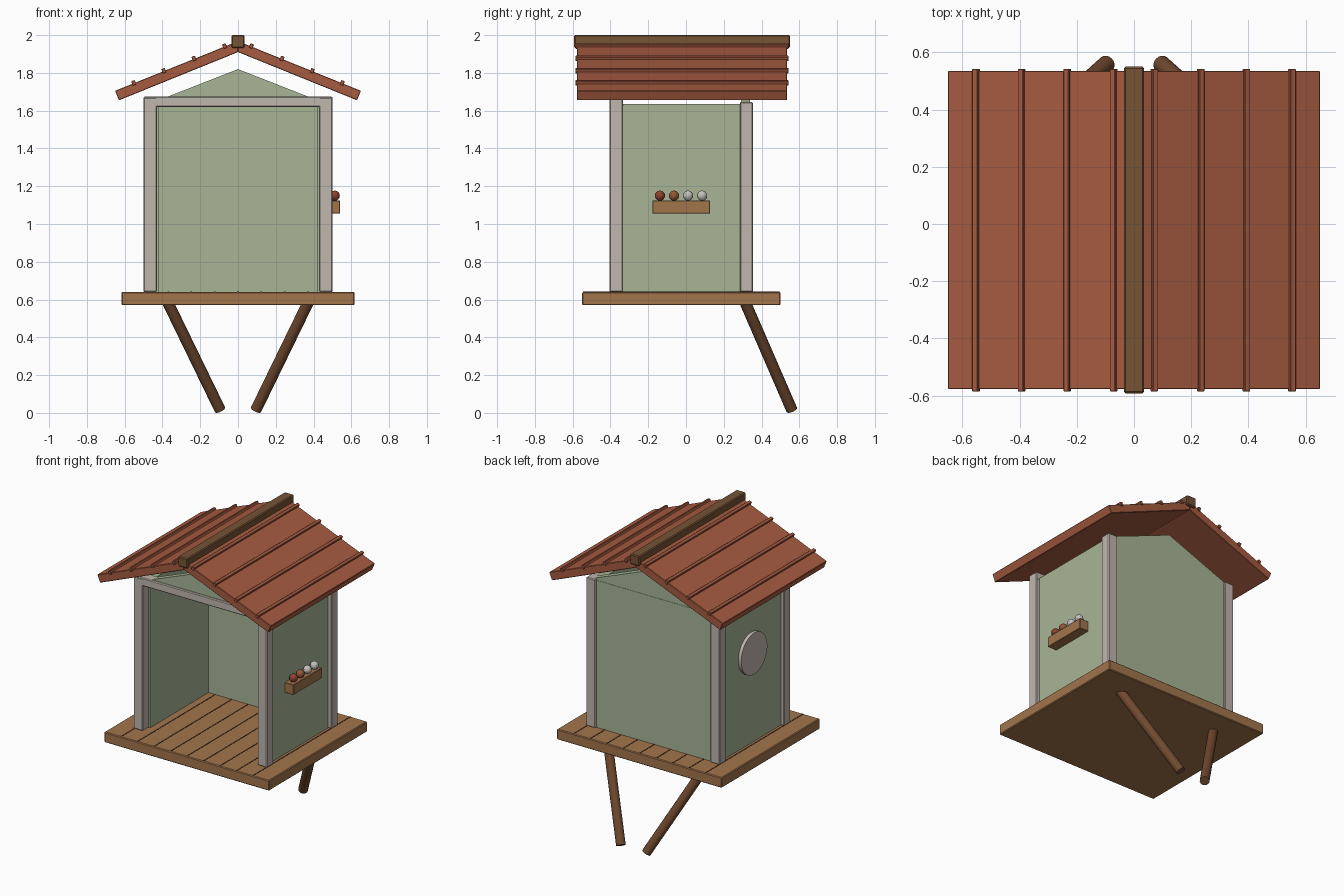
import bpy, bmesh, math
from mathutils import Vector

if "Cube" in bpy.data.objects:
    bpy.data.objects.remove(bpy.data.objects["Cube"], do_unlink=True)


def material(name, rgb):
    """Flat material from 0-255 sRGB values, stored as linear."""
    lin = [((c / 255 + 0.055) / 1.055) ** 2.4 for c in rgb] + [1.0]
    m = bpy.data.materials.new(name)
    m.use_nodes = True
    m.diffuse_color = lin
    bsdf = next(n for n in m.node_tree.nodes if n.type == 'BSDF_PRINCIPLED')
    bsdf.inputs["Base Color"].default_value = lin
    return m


GREEN = material("sage_green", (167, 181, 150))
TRIM = material("warm_grey_trim", (192, 183, 174))
PLANK = material("plank_wood", (162, 117, 76))
GROOVE = material("groove_brown", (74, 50, 32))
ROOF = material("roof_red", (166, 91, 65))
RIDGE = material("ridge_wood", (118, 83, 53))
LEG = material("strut_brown", (112, 73, 47))
RED = material("berry_red", (146, 68, 48))
BROWN = material("nut_brown", (146, 90, 56))
PALE = material("pale_grey", (200, 196, 192))


def finish(bm, name, mat, bevel=0.0):
    bmesh.ops.recalc_face_normals(bm, faces=bm.faces)
    me = bpy.data.meshes.new(name)
    bm.to_mesh(me)
    bm.free()
    me.materials.append(mat)
    ob = bpy.data.objects.new(name, me)
    bpy.context.collection.objects.link(ob)
    if bevel:
        mod = ob.modifiers.new("soft_edges", 'BEVEL')
        mod.width = bevel
        mod.segments = 1
    return ob


def box(name, x, y, z, mat, bevel=0.0):
    """Box from (min, max) ranges on each axis."""
    bm = bmesh.new()
    bmesh.ops.create_cube(bm, size=1)
    for v in bm.verts:
        v.co = Vector([r[0] if c < 0 else r[1] for c, r in zip(v.co, (x, y, z))])
    return finish(bm, name, mat, bevel)


def prism(name, profile, y0, y1, mat, bevel=0.0):
    """Extrude an (x, z) outline along y."""
    bm = bmesh.new()
    face = bm.faces.new([bm.verts.new((x, y0, z)) for x, z in profile])
    ext = bmesh.ops.extrude_face_region(bm, geom=[face])["geom"]
    bmesh.ops.translate(bm, vec=(0, y1 - y0, 0),
                        verts=[g for g in ext if isinstance(g, bmesh.types.BMVert)])
    return finish(bm, name, mat, bevel)


def smooth(ob):
    bpy.ops.object.select_all(action='DESELECT')
    ob.select_set(True)
    bpy.context.view_layer.objects.active = ob
    bpy.ops.object.shade_smooth_by_angle(angle=math.radians(35))


def rod(name, a, b, radius, mat, sides=16):
    """Cylinder between two points."""
    a, b = Vector(a), Vector(b)
    bm = bmesh.new()
    bmesh.ops.create_cone(bm, cap_ends=True, segments=sides, radius1=radius,
                          radius2=radius, depth=(b - a).length)
    rot = (b - a).to_track_quat('Z', 'Y')
    for v in bm.verts:
        v.co = rot @ v.co + (a + b) / 2
    ob = finish(bm, name, mat)
    smooth(ob)
    return ob


def span(side, a, b):
    """Mirrored x range."""
    return (a, b) if side > 0 else (-b, -a)


SIDES = (("left", 1), ("right", -1))

# Deck with thin grooves between the planks
box("deck", (-0.617, 0.617), (-0.55, 0.5), (0.57, 0.64), PLANK, 0.005)
for i in range(1, 10):
    x = -0.617 + i * 0.1234
    box(f"deck_groove_{i}", (x - 0.004, x + 0.004), (-0.545, 0.495), (0.637, 0.6415), GROOVE)

# Walls, corner posts and slanted struts
for label, s in SIDES:
    box(f"{label}_wall", span(s, 0.42, 0.475), (-0.34, 0.29), (0.64, 1.635), GREEN)
    box(f"{label}_front_post", span(s, 0.43, 0.5), (-0.405, -0.335), (0.64, 1.67), TRIM, 0.005)
    box(f"{label}_back_post", span(s, 0.43, 0.5), (0.285, 0.355), (0.64, 1.645), TRIM, 0.005)
    rod(f"{label}_strut", (s * 0.095, 0.56, 0.0165), (s * 0.379, 0.307, 0.6), 0.03, LEG)
box("back_wall", (-0.45, 0.45), (0.285, 0.34), (0.64, 1.635), GREEN)
box("front_beam", (-0.5, 0.5), (-0.404, -0.334), (1.62, 1.675), TRIM, 0.005)

# Gable triangles
gable = [(-0.475, 1.634), (0.475, 1.634), (0, 1.82)]
prism("front_gable", gable, -0.39, -0.345, GREEN)
prism("back_gable", gable, 0.29, 0.338, GREEN)

# Roof slopes with raised battens
PITCH = 0.405
TOP = 1.968
n = Vector((PITCH, 1)).normalized()
t = Vector((1, -PITCH)).normalized()
for label, s in SIDES:
    slab = [(0, 1.91), (0.63, 1.655), (0.651, 1.705), (0, TOP)]
    prism(f"{label}_roof", [(s * x, z) for x, z in slab], -0.577, 0.535, ROOF, 0.003)
    for i, x in enumerate((0.076, 0.238, 0.398, 0.557)):
        c = Vector((x - 0.006, TOP - PITCH * (x - 0.006)))
        pts = [c + t * u + n * w for u, w in
               ((-0.01, -0.01), (0.01, -0.01), (0.01, 0.015), (-0.01, 0.015))]
        prism(f"{label}_roof_batten_{i + 1}", [(s * p.x, p.y) for p in pts],
              -0.585, 0.542, ROOF, 0.002)
box("ridge_cap", (-0.035, 0.035), (-0.592, 0.55), (1.932, 2.0), RIDGE, 0.006)

# Shelf with four little balls on the left wall
box("shelf", (0.465, 0.54), (-0.178, 0.128), (1.055, 1.125), PLANK, 0.003)
for i, mat in enumerate((RED, BROWN, PALE, PALE)):
    bm = bmesh.new()
    bmesh.ops.create_uvsphere(bm, u_segments=12, v_segments=8, radius=0.027)
    bmesh.ops.translate(bm, verts=bm.verts, vec=(0.512, -0.138 + i * 0.0745, 1.15))
    finish(bm, f"shelf_ball_{i + 1}", mat)

# Round plaque on the right wall
rod("round_plaque", (-0.465, -0.02, 1.25), (-0.497, -0.02, 1.25), 0.14, TRIM, 32)
